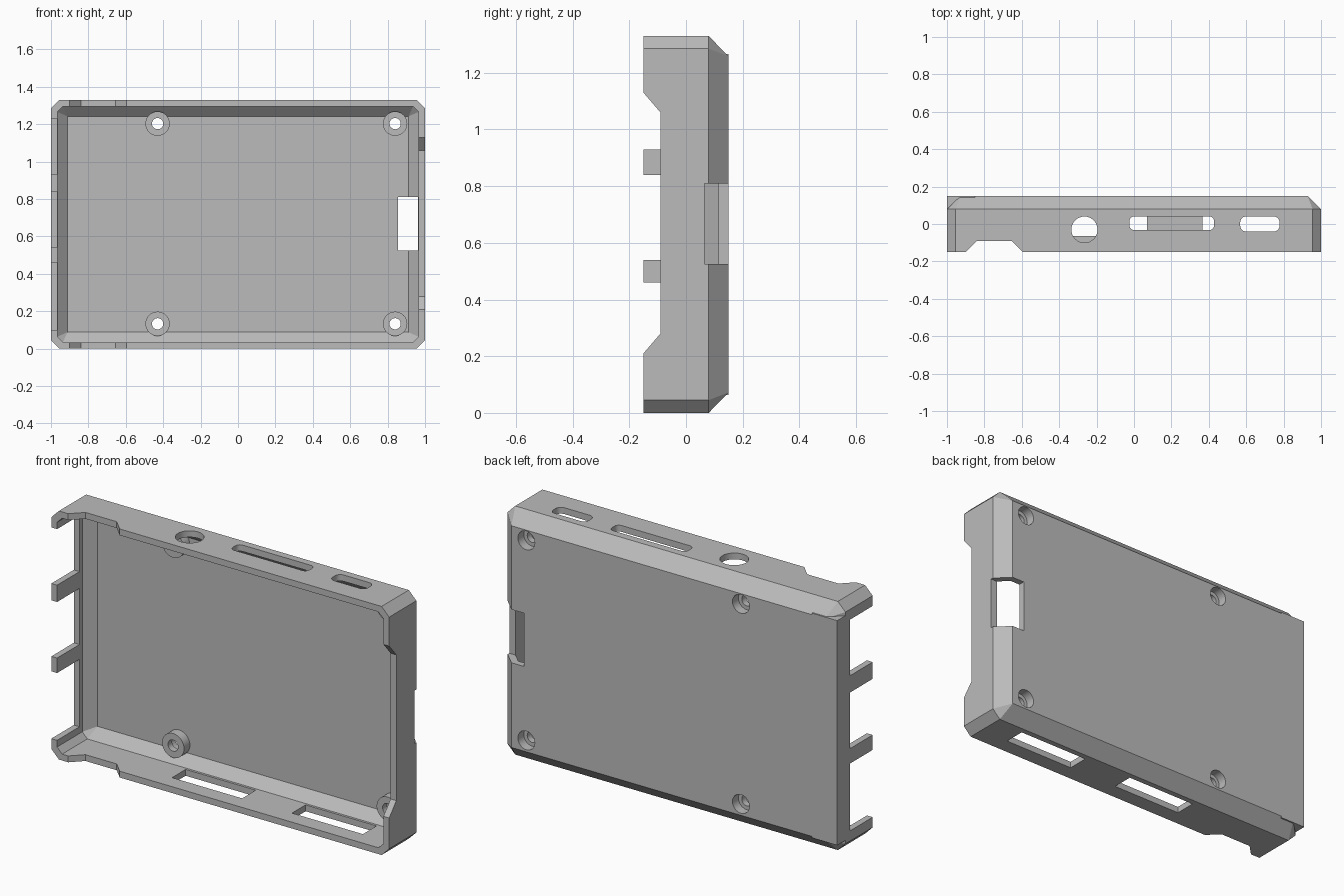
import bpy, bmesh, math

old = bpy.data.objects.get("Cube")
if old:
    bpy.data.objects.remove(old, do_unlink=True)

H = 1.33          # overall height
FRONT, BACK = -0.15, 0.15

gray = bpy.data.materials.new("plain_gray")
gray.use_nodes = True
gray.diffuse_color = (0.5, 0.5, 0.5, 1)
gray.node_tree.nodes["Principled BSDF"].inputs["Base Color"].default_value = (0.5, 0.5, 0.5, 1)


def hull(name, points):
    """Convex solid around the given points."""
    bm = bmesh.new()
    for p in points:
        bm.verts.new(p)
    bmesh.ops.convex_hull(bm, input=bm.verts)
    bmesh.ops.dissolve_limit(bm, angle_limit=0.002, verts=bm.verts, edges=bm.edges)
    bmesh.ops.recalc_face_normals(bm, faces=bm.faces)
    mesh = bpy.data.meshes.new(name)
    bm.to_mesh(mesh)
    bm.free()
    mesh.materials.append(gray)
    ob = bpy.data.objects.new(name, mesh)
    bpy.context.collection.objects.link(ob)
    return ob


def box(name, x, y, z):
    return hull(name, [(a, b, c) for a in x for b in y for c in z])


def ring(y, inset, corner):
    """Rectangle outline with cut corners, parallel to the back."""
    hx, hz = 1 - inset, H / 2 - inset
    pts = []
    for sx in (-1, 1):
        for sz in (-1, 1):
            pts.append((sx * (hx - corner), y, H / 2 + sz * hz))
            if corner:
                pts.append((sx * hx, y, H / 2 + sz * (hz - corner)))
    return pts


def circle(cx, cy, r, n=32):
    return [(cx + r * math.cos(2 * math.pi * i / n), cy + r * math.sin(2 * math.pi * i / n))
            for i in range(n)]


def cylinder(name, x, z, r, y0, y1):
    return hull(name, [(a, y, b) for a, b in circle(x, z, r) for y in (y0, y1)])


def apply(body, tool, operation):
    """Boolean a part into the body and discard it."""
    mod = body.modifiers.new(tool.name, "BOOLEAN")
    mod.operation = operation
    mod.solver = "EXACT"
    mod.object = tool
    bpy.context.view_layer.objects.active = body
    bpy.ops.object.modifier_apply(modifier=mod.name)
    bpy.data.objects.remove(tool, do_unlink=True)


def cut(tool):
    apply(shell, tool, "DIFFERENCE")


def add(tool):
    apply(shell, tool, "UNION")


# Outer shell, bevelled toward the back, with a square edge on the pronged end
shell = hull("case_shell", ring(FRONT, 0, 0.045) + ring(0.08, 0, 0.045) + ring(BACK, 0.072, 0))
add(box("square_edge", (-1, -0.85), (0.05, BACK), (0.064, H - 0.064)))

# Hollow interior
cut(hull("cavity", ring(-0.25, 0.034, 0.03) + ring(0.063, 0.034, 0.03) + ring(0.115, 0.088, 0)))

# Gaps between the prongs
for z in ((0.10, 0.46), (0.54, 0.84), (0.93, 1.23)):
    cut(box("prong_gap", (-1.1, -0.94), (-0.25, 0.04), z))

# Sloped notch in the plain end wall
cut(hull("end_notch", [(x, y, z) for x in (0.9, 1.1)
                       for y, z in ((-0.21, 0.14), (-0.09, 0.28), (-0.09, 1.06), (-0.21, 1.20))]))

# Sloped notches in the top and bottom walls
cut(hull("wall_notch", [(x, y, z) for z in (-0.1, 1.5)
                        for x, y in ((-0.96, -0.21), (-0.84, -0.09), (-0.655, -0.09), (-0.535, -0.21))]))

# Window through the back bevel
cut(box("back_window", (0.855, 1.1), (0.066, 0.25), (0.525, 0.81)))

# Ports in the top wall: round, long and short, as (x range, y range, corner radius)
for x0, x1, y0, y1, r in ((-0.335, -0.195, -0.10, 0.04, 0.07),
                          (-0.025, 0.428, -0.032, 0.04, 0.025),
                          (0.568, 0.778, -0.04, 0.04, 0.03)):
    outline = [p for cx in (x0 + r, x1 - r) for cy in (y0 + r, y1 - r) for p in circle(cx, cy, r)]
    if r == 0.07:
        outline = circle((x0 + x1) / 2, (y0 + y1) / 2, r)
    cut(hull("top_port", [(x, y, z) for x, y in outline for z in (1.2, 1.5)]))

# Rectangular slots in the bottom wall
for x in ((-0.345, 0.07), (0.365, 0.785)):
    cut(box("bottom_slot", x, (-0.065, 0.05), (-0.1, 0.06)))

# Screw bosses with counterbored holes
for x in (-0.43, 0.84):
    for z in (0.133, 1.203):
        add(cylinder("boss", x, z, 0.065, 0.065, 0.13))
        cut(cylinder("screw_hole", x, z, 0.03, 0, 0.25))
        cut(cylinder("counterbore", x, z, 0.05, 0.10, 0.25))

# Flat facets with smooth round holes
bpy.ops.object.select_all(action="DESELECT")
shell.select_set(True)
bpy.context.view_layer.objects.active = shell
bpy.ops.object.shade_smooth_by_angle(angle=math.radians(25))
